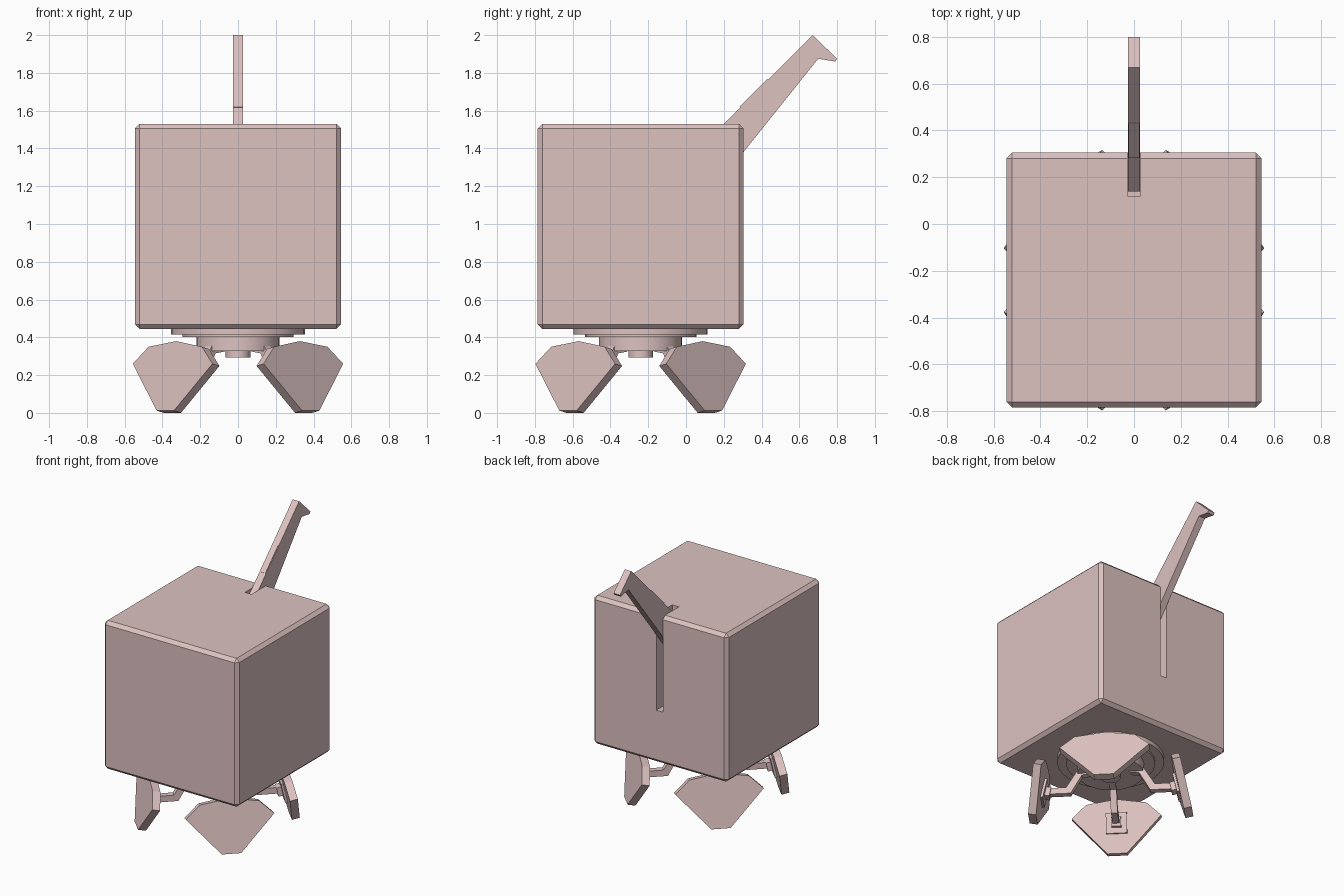
import bpy, bmesh, math
from mathutils import Vector

cube = bpy.data.objects.get("Cube")
if cube:
    bpy.data.objects.remove(cube, do_unlink=True)

CY = -0.24  # vertical axis of the body

mat = bpy.data.materials.new("dusty_pink")
mat.use_nodes = True
COLOUR = (0.72, 0.54, 0.53, 1)
mat.diffuse_color = COLOUR
mat.node_tree.nodes["Principled BSDF"].inputs["Base Color"].default_value = COLOUR


def finish(name, bm):
    bmesh.ops.recalc_face_normals(bm, faces=bm.faces)
    mesh = bpy.data.meshes.new(name)
    bm.to_mesh(mesh)
    bm.free()
    mesh.materials.append(mat)
    obj = bpy.data.objects.new(name, mesh)
    bpy.context.collection.objects.link(obj)
    return obj


def prism(name, points, offset):
    """Solid made by pushing a flat outline along an offset."""
    bm = bmesh.new()
    face = bm.faces.new([bm.verts.new(p) for p in points])
    ext = bmesh.ops.extrude_face_region(bm, geom=[face])
    moved = [g for g in ext["geom"] if isinstance(g, bmesh.types.BMVert)]
    bmesh.ops.translate(bm, verts=moved, vec=offset)
    return finish(name, bm)


def side_prism(name, profile, half):
    """Profile in (y, z), symmetric about x = 0."""
    return prism(name, [Vector((-half, y, z)) for y, z in profile], Vector((2 * half, 0, 0)))


def box(name, x, y, z):
    return prism(name, [Vector((a, b, z[0])) for a, b in
                        ((x[0], y[0]), (x[1], y[0]), (x[1], y[1]), (x[0], y[1]))],
                 Vector((0, 0, z[1] - z[0])))


def disc(name, radius, low, high, sides=32):
    bm = bmesh.new()
    bmesh.ops.create_cone(bm, cap_ends=True, segments=sides, radius1=radius,
                          radius2=radius, depth=high - low)
    bmesh.ops.translate(bm, verts=bm.verts, vec=(0, CY, (low + high) / 2))
    obj = finish(name, bm)
    for p in obj.data.polygons:
        p.use_smooth = len(p.vertices) == 4
    for e in obj.data.edges:
        a, b = (obj.data.vertices[i].co.z for i in e.vertices)
        e.use_edge_sharp = abs(a - b) < 1e-5
    return obj


# Chamfered body with a lever slot in the back
body = box("body", (-0.545, 0.545), (-0.785, 0.305), (0.445, 1.53))
bevel = body.modifiers.new("chamfer", "BEVEL")
bevel.width = 0.024
bevel.segments = 1
cutter = box("slot_cutter", (-0.027, 0.027), (0.12, 0.5), (0.83, 1.7))
cutter.hide_render = True
cutter.hide_set(True)
cut = body.modifiers.new("slot", "BOOLEAN")
cut.operation = "DIFFERENCE"
cut.solver = "EXACT"
cut.object = cutter
bpy.context.view_layer.update()
baked = bpy.data.meshes.new_from_object(
    body.evaluated_get(bpy.context.evaluated_depsgraph_get()))
body.modifiers.clear()
body.data = baked
bpy.data.objects.remove(cutter, do_unlink=True)

# Lever with hooked tip and raised pad
side_prism("lever", [(0.14, 1.47), (0.67, 2.0), (0.80, 1.875), (0.79, 1.86),
                     (0.70, 1.875), (0.22, 1.275), (0.14, 1.33)], 0.026)
side_prism("lever_pad", [(0.283, 1.62), (0.43, 1.767), (0.447, 1.75), (0.303, 1.605)], 0.023)

# Turntable under the body
disc("base_disc", 0.355, 0.415, 0.45)
disc("base_step", 0.295, 0.402, 0.42)
disc("hub", 0.22, 0.328, 0.41)
disc("hub_cap", 0.065, 0.292, 0.335, 16)

# Four diagonal arms, each carrying a leaning fan-shaped foot
LEAN = 0.22
THICK = 0.054
HALF_OUTLINE = [(0.065, 0.012), (0.298, 0.26), (0.20, 0.35)]
OUTLINE = HALF_OUTLINE + [(0, 0.38)] + [(-t, z) for t, z in reversed(HALF_OUTLINE)]
ARM = [(0.12, 0.37), (0.215, 0.36), (0.295, 0.225), (0.48, 0.225),
       (0.48, 0.18), (0.265, 0.18), (0.19, 0.315), (0.12, 0.325)]

for i, name in enumerate(("back_left", "back_right", "front_right", "front_left")):
    ang = math.pi / 4 + i * math.pi / 2
    radial = Vector((math.cos(ang), math.sin(ang), 0))
    tangent = Vector((-radial.y, radial.x, 0))
    up = Vector((0, 0, 1))
    inward = -(radial + up * LEAN).normalized()

    def place(r, t, z):
        return Vector((0, CY, z)) + radial * r + tangent * t

    def on_plate(t, z):
        return place(0.547 - LEAN * z, t, z)

    prism(name + "_foot", [on_plate(t, z) for t, z in OUTLINE], inward * THICK)
    # Square mount on the inner face, with a socket block
    for part, half, depth in (("_mount", 0.07, 0.018), ("_socket", 0.032, 0.05)):
        corners = ((-half, -half), (half, -half), (half, half), (-half, half))
        prism(name + part, [on_plate(t, 0.215 + z) + inward * (THICK - 0.002)
                            for t, z in corners], inward * depth)
    prism(name + "_arm", [place(r, -0.022, z) for r, z in ARM], tangent * 0.044)
